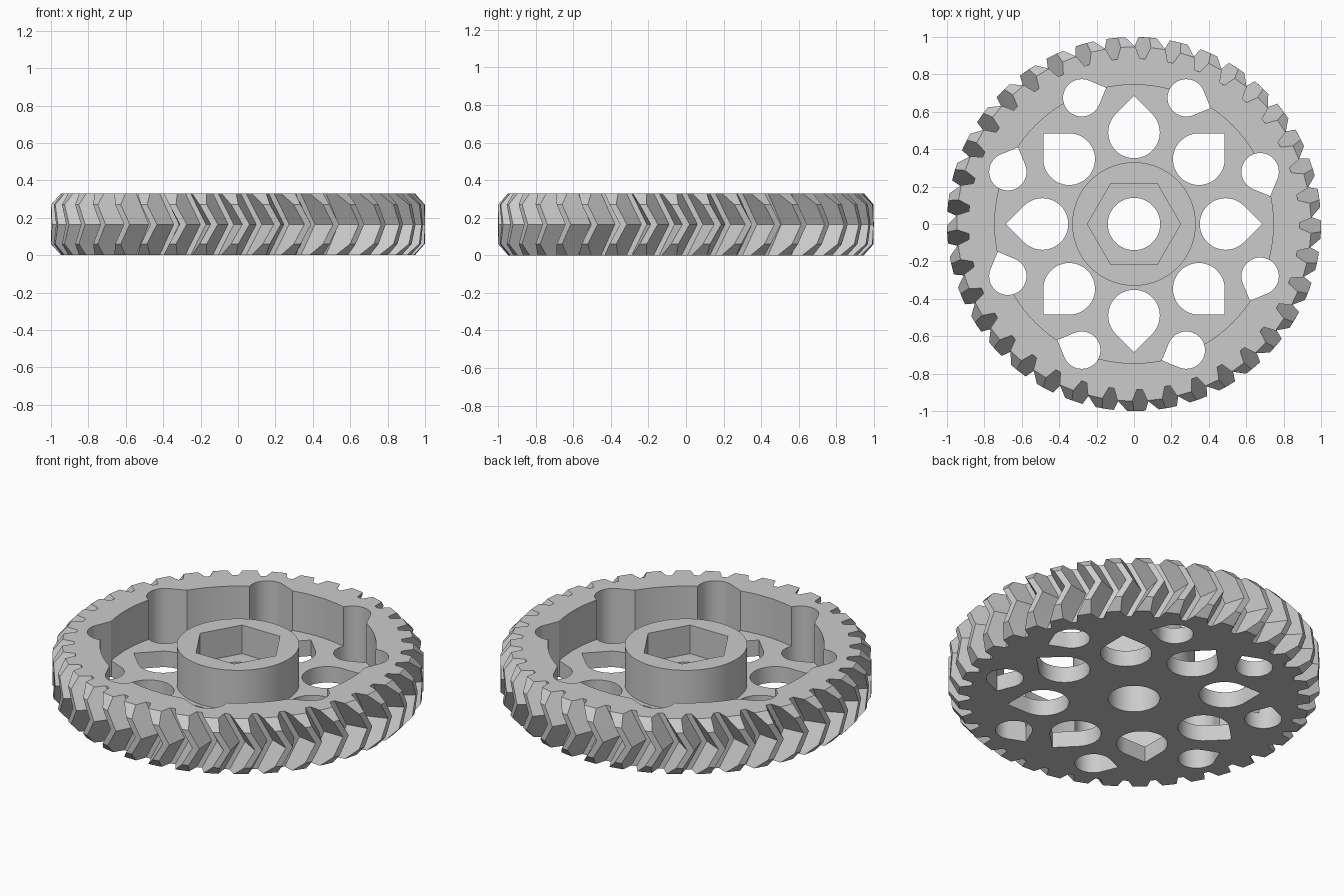
import bpy, bmesh
from math import pi, sin, cos, radians, sqrt

if "Cube" in bpy.data.objects:
    bpy.data.objects.remove(bpy.data.objects["Cube"])

TEETH, HEIGHT, FLOOR = 37, 0.33, 0.095
ROOT, TIP = 0.885, 1.0
TWIST = radians(200 / TEETH)


def polar(r, a):
    return (r * cos(a), r * sin(a))


def add_loft(bm, layers):
    """Closed solid through a list of (z, 2D outline) layers."""
    rings = [[bm.verts.new((x, y, z)) for x, y in pts] for z, pts in layers]
    n = len(rings[0])
    for lo, hi in zip(rings, rings[1:]):
        for i in range(n):
            j = (i + 1) % n
            bm.faces.new((lo[i], lo[j], hi[j], hi[i]))
    bm.faces.new(rings[0][::-1])
    bm.faces.new(rings[-1])


def make_object(name, bm):
    bmesh.ops.recalc_face_normals(bm, faces=bm.faces[:])
    mesh = bpy.data.meshes.new(name)
    bm.to_mesh(mesh)
    bm.free()
    ob = bpy.data.objects.new(name, mesh)
    bpy.context.collection.objects.link(ob)
    return ob


def tooth_outline(tip_r, turn):
    """Gear outline with straight flanks, cut off at radius tip_r."""
    root_half = radians(3.9)
    tip_half = root_half - radians(2.8) * (tip_r - ROOT) / (TIP - ROOT)
    pts = []
    for i in range(TEETH):
        a = 2 * pi * i / TEETH + turn
        pts += [polar(ROOT, a - root_half), polar(tip_r, a - tip_half),
                polar(tip_r, a + tip_half), polar(ROOT, a + root_half)]
    return pts


def circle(r, n, turn=0.0):
    return [polar(r, 2 * pi * i / n + turn) for i in range(n)]


def teardrop(cx, cy, r, point_dir):
    """Round hole with a right-angled point in direction point_dir."""
    steps = 36
    pts = [(cx + r * sqrt(2) * cos(point_dir), cy + r * sqrt(2) * sin(point_dir))]
    for i in range(steps + 1):
        x, y = polar(r, point_dir + pi / 4 + 1.5 * pi * i / steps)
        pts.append((cx + x, cy + y))
    return pts


def cut(target, cutter):
    cutter.hide_render = True
    mod = target.modifiers.new("cut", 'BOOLEAN')
    mod.operation, mod.solver, mod.object = 'DIFFERENCE', 'EXACT', cutter
    bpy.context.view_layer.objects.active = target
    bpy.ops.object.modifier_apply(modifier=mod.name)
    bpy.data.objects.remove(cutter, do_unlink=True)


# Toothed body: herringbone twist, edges chamfered at top and bottom
bm = bmesh.new()
layers = []
for z, tip_r in ((0, 0.947), (0.06, TIP), (HEIGHT / 2, TIP), (HEIGHT - 0.06, TIP), (HEIGHT, 0.947)):
    turn = -TWIST * abs(z - HEIGHT / 2) / (HEIGHT / 2)
    layers.append((z, tooth_outline(tip_r, turn)))
add_loft(bm, layers)
gear = make_object("herringbone_gear", bm)

# Ring-shaped recess between hub and rim
bm = bmesh.new()
N = 96
loops = [[bm.verts.new((x, y, z)) for x, y in circle(r, N)]
         for r, z in ((0.33, FLOOR), (0.745, FLOOR), (0.745, 0.5), (0.33, 0.5))]
for k in range(4):
    a, b = loops[k], loops[(k + 1) % 4]
    for i in range(N):
        j = (i + 1) % N
        bm.faces.new((a[i], a[j], b[j], b[i]))
cut(gear, make_object("recess_cutter", bm))

# Centre bore, inner teardrops pointing outward, outer teardrops pointing sideways
bm = bmesh.new()
outlines = [circle(0.14, 48)]
for k in range(8):
    a = k * pi / 4
    outlines.append(teardrop(*polar(0.49, a), 0.138, a))
    b = a + pi / 8
    outlines.append(teardrop(*polar(0.73, b), 0.1, b - pi / 2))
for pts in outlines:
    add_loft(bm, [(-0.2, pts), (0.6, pts)])
cut(gear, make_object("hole_cutter", bm))

# Hexagonal pocket in the hub
bm = bmesh.new()
hexagon = circle(0.249, 6)
add_loft(bm, [(0.16, hexagon), (0.6, hexagon)])
cut(gear, make_object("hex_cutter", bm))

# Single grey colour, smooth round walls with sharp edges
grey = bpy.data.materials.new("light_grey")
grey.diffuse_color = (0.6, 0.6, 0.6, 1)
grey.use_nodes = True
grey.node_tree.nodes["Principled BSDF"].inputs["Base Color"].default_value = grey.diffuse_color
gear.data.materials.clear()
gear.data.materials.append(grey)
for p in gear.data.polygons:
    p.material_index = 0
bpy.ops.object.select_all(action='DESELECT')
gear.select_set(True)
bpy.context.view_layer.objects.active = gear
bpy.ops.object.shade_smooth_by_angle(angle=radians(20))
